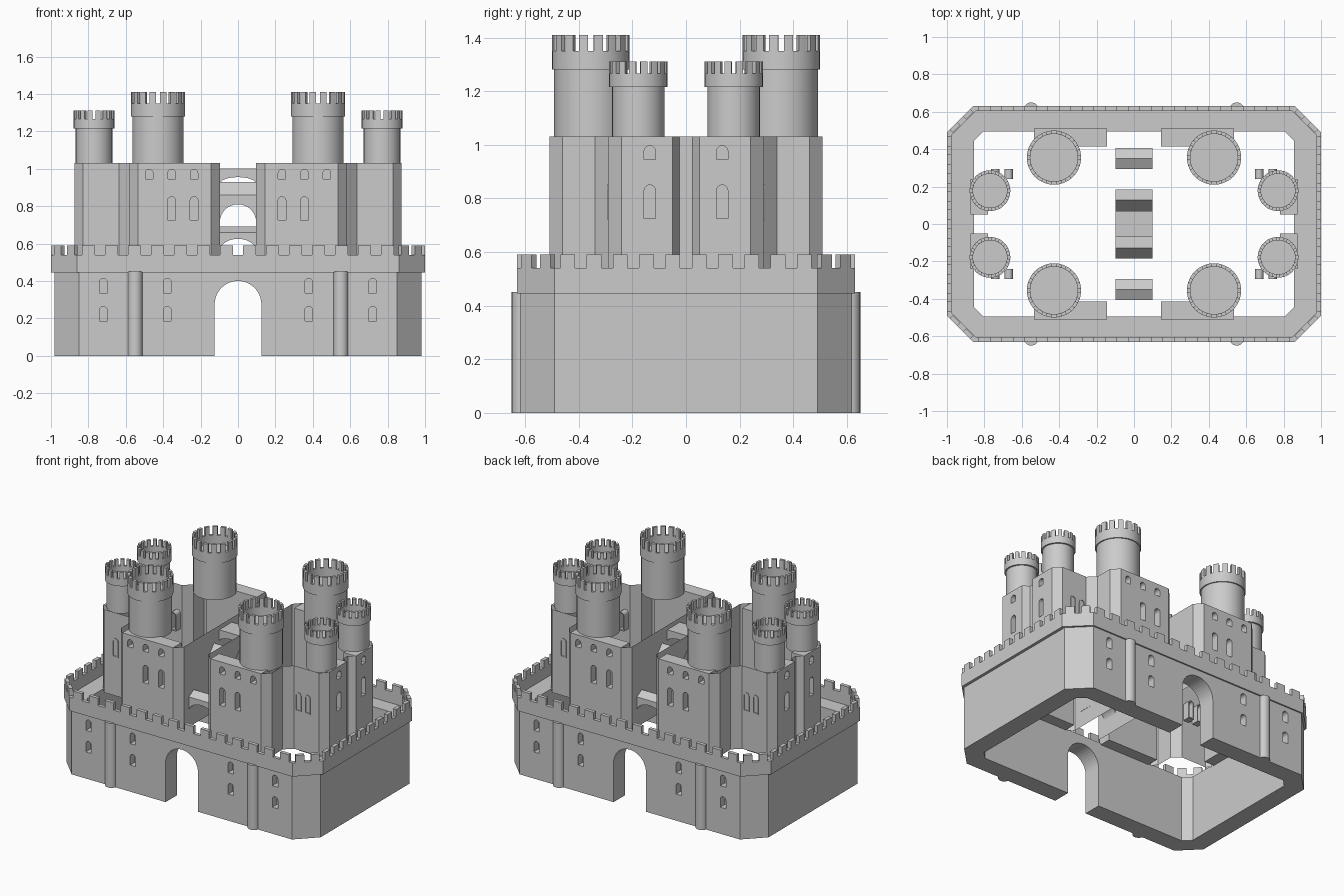
import bpy, bmesh
from math import sin, cos, pi, atan2
from mathutils import Vector, Matrix

if "Cube" in bpy.data.objects:
    bpy.data.objects.remove(bpy.data.objects["Cube"])


def finish(name, bm, smooth=False, normals=True):
    if normals:
        bmesh.ops.recalc_face_normals(bm, faces=bm.faces)
    me = bpy.data.meshes.new(name)
    bm.to_mesh(me)
    bm.free()
    ob = bpy.data.objects.new(name, me)
    bpy.context.collection.objects.link(ob)
    if smooth:
        bpy.ops.object.select_all(action='DESELECT')
        ob.select_set(True)
        bpy.context.view_layer.objects.active = ob
        bpy.ops.object.shade_smooth_by_angle(angle=0.6)
    return ob


def prism(bm, pts, vec):
    a = [bm.verts.new(p) for p in pts]
    b = [bm.verts.new(Vector(p) + Vector(vec)) for p in pts]
    n = len(a)
    bm.faces.new(a)
    bm.faces.new(b[::-1])
    for i in range(n):
        bm.faces.new((a[i], b[i], b[(i + 1) % n], a[(i + 1) % n]))


def tube(bm, outer, inner, vec):
    vec = Vector(vec)
    L = [[bm.verts.new(Vector(p) + o) for p in pts]
         for pts, o in ((outer, vec * 0), (outer, vec), (inner, vec), (inner, vec * 0))]
    n = len(outer)
    for k in range(4):
        A, B = L[k], L[(k + 1) % 4]
        for i in range(n):
            j = (i + 1) % n
            bm.faces.new((A[i], A[j], B[j], B[i]))


def box(bm, lo, hi):
    prism(bm, [(lo[0], lo[1], lo[2]), (hi[0], lo[1], lo[2]), (hi[0], hi[1], lo[2]), (lo[0], hi[1], lo[2])],
          (0, 0, hi[2] - lo[2]))


def octagon(x, y, c, z):
    return [(x - c, -y, z), (x, -y + c, z), (x, y - c, z), (x - c, y, z),
            (-x + c, y, z), (-x, y - c, z), (-x, -y + c, z), (-x + c, -y, z)]


def circle(cx, cy, r, z, n=32):
    return [(cx + r * cos(2 * pi * i / n), cy + r * sin(2 * pi * i / n), z) for i in range(n)]


def arch(c, w, z0, z1, n=10):
    """Round-headed outline as (u, z) pairs."""
    r = w / 2
    return [(c - r, z0), (c + r, z0)] + [(c + r * cos(pi * i / n), z1 - r + r * sin(pi * i / n)) for i in range(n + 1)]


def on_y(pts, y):
    return [(u, y, z) for u, z in pts]


def on_x(pts, x):
    return [(x, u, z) for u, z in pts]


def cut(ob, bm):
    cutter = finish("cutter", bm)
    cutter.hide_render = True
    m = ob.modifiers.new("cut", 'BOOLEAN')
    m.operation, m.solver, m.object = 'DIFFERENCE', 'EXACT', cutter
    bpy.context.view_layer.objects.active = ob
    bpy.ops.object.modifier_apply(modifier="cut")
    bpy.data.objects.remove(cutter)


# outer curtain wall with gates and window recesses
bm = bmesh.new()
tube(bm, octagon(.98, .62, .13, 0), octagon(.855, .495, .05, 0), (0, 0, .45))
wall = finish("curtain_wall", bm)
bm = bmesh.new()
for s in (-1, 1):
    prism(bm, on_y(arch(0, .25, -.05, .40, 20), s * .7), (0, -s * .3, 0))
    for x in (-.72, -.378, .378, .72):
        for z in (.185, .335):
            prism(bm, on_y(arch(x, .042, z, z + .078), s * .66), (0, -s * .09, 0))
cut(wall, bm)

# half-round pilasters
bm = bmesh.new()
for sx in (-1, 1):
    for sy in (-1, 1):
        prism(bm, circle(sx * .55, sy * .61, .04, 0, 20), (0, 0, .45))
finish("pilasters", bm, True)

# overhanging parapet and its merlons
bm = bmesh.new()
tube(bm, octagon(1.0, .63, .14, .445), octagon(.855, .495, .05, .445), (0, 0, .015))
tube(bm, octagon(1.0, .63, .14, .45), octagon(.975, .605, .13, .45), (0, 0, .09))
finish("parapet", bm)
bm = bmesh.new()
corners = [Vector(p) for p in octagon(1.0, .63, .14, .54)]
for i, a in enumerate(corners):
    b = corners[(i + 1) % 8]
    d = (b - a).normalized()
    inward = Vector((-d.y, d.x, 0)) * .025
    length = (b - a).length
    n = {0: 14, 1: 10}.get(0 if length > 1.2 else 1 if length > .5 else 2, 2)
    pitch = length / n
    for k in range(n):
        p = a + d * pitch * (k + .22)
        q = p + d * pitch * .56
        prism(bm, [p, q, q + inward, p + inward], (0, 0, .05))
finish("parapet_merlons", bm)

# two inner keeps: thin wall sheets plus thick window facades
Z0, Z1 = .45, 1.03
quarter = [(.096, -.46), (.144, -.51), (.535, -.51), (.583, -.46), (.583, -.34), (.636, -.29),
           (.83, -.29), (.875, -.24), (.875, -.05), (.83, -.025)]
outline = quarter + [(x, -y) for x, y in reversed(quarter)]
n = len(outline)
facade = {1, 7, n - 2 - 1, n - 2 - 7}
for sx, side in ((-1, "left"), (1, "right")):
    bm = bmesh.new()
    lo = [bm.verts.new((sx * x, y, Z0)) for x, y in outline]
    hi = [bm.verts.new((sx * x, y, Z1)) for x, y in outline]
    for i in range(n):
        if i not in facade:
            j = (i + 1) % n
            f = [lo[i], lo[j], hi[j], hi[i]]
            bm.faces.new(f if sx > 0 else f[::-1])
    finish(side + "_keep_wall", bm, normals=False)
    for sy, end in ((-1, "front"), (1, "back")):
        # wide facade
        bm = bmesh.new()
        box(bm, (min(sx * .144, sx * .535), min(sy * .51, sy * .415), Z0),
            (max(sx * .144, sx * .535), max(sy * .51, sy * .415), Z1))
        ob = finish(f"{side}_{end}_facade", bm)
        bm = bmesh.new()
        for x in (.235, .355, .475):
            prism(bm, on_y(arch(sx * x, .04, .945, .997), sy * .55), (0, -sy * .09, 0))
        for x in (.235, .355):
            prism(bm, on_y(arch(sx * x, .042, .725, .85), sy * .55), (0, -sy * .09, 0))
        cut(ob, bm)
        # side facade
        bm = bmesh.new()
        box(bm, (min(sx * .78, sx * .875), min(sy * .05, sy * .24), Z0),
            (max(sx * .78, sx * .875), max(sy * .05, sy * .24), Z1))
        ob = finish(f"{side}_{end}_side_facade", bm)
        bm = bmesh.new()
        for z0, z1 in ((.725, .85), (.945, .997)):
            prism(bm, on_x(arch(sy * .135, .042, z0, z1), sx * .9), (-sx * .07, 0, 0))
        cut(ob, bm)
        # paired window frames on the set-back wall
        bm = bmesh.new()
        for x in (.67, .742):
            tube(bm, on_y(arch(sx * x, .044, .722, .852), sy * .295),
                 on_y(arch(sx * x, .03, .729, .845), sy * .295), (0, -sy * .055, 0))
        finish(f"{side}_{end}_window_frames", bm)


# round towers with battlemented crowns
def tower(name, cx, cy, r, rc, z_crown, z_gap, z_top, count=16):
    bm = bmesh.new()
    prism(bm, circle(cx, cy, r, Z1 - .01), (0, 0, z_crown - Z1 + .02))
    tube(bm, circle(cx, cy, rc, z_crown), circle(cx, cy, rc - .018, z_crown), (0, 0, z_gap - z_crown))
    for k in range(count):
        t = [2 * pi * (k + f) / count for f in (.2, .5, .8)]
        pts = [(cx + rc * cos(a), cy + rc * sin(a), z_gap) for a in t]
        pts += [(cx + (rc - .018) * cos(a), cy + (rc - .018) * sin(a), z_gap) for a in reversed(t)]
        prism(bm, pts, (0, 0, z_top - z_gap))
    finish(name, bm, True)


for sx, side in ((-1, "left"), (1, "right")):
    for sy, end in ((-1, "front"), (1, "back")):
        tower(f"{side}_{end}_tall_tower", sx * .428, sy * .355, .137, .145, 1.28, 1.35, 1.41)
        tower(f"{side}_{end}_small_tower", sx * .77, sy * .178, .098, .109, 1.215, 1.265, 1.31)


# arched bridges between the keeps, with ridged or flat tops
def bridge(name, yc, w, ridge, eave, crest, spring):
    X, N = .098, 14
    def section(top):
        return ([(-X, top), (-X, spring)] +
                [(-X * cos(pi * i / N) * .99, spring + (crest - spring) * sin(pi * i / N)) for i in range(N + 1)] +
                [(X, spring), (X, top)])
    bm = bmesh.new()
    prism(bm, on_y(section(eave), yc - w / 2), (0, w, 0))
    if ridge > eave:
        prism(bm, [(-X, yc - w / 2, eave), (-X, yc + w / 2, eave), (-X, yc, ridge)], (2 * X, 0, 0))
    finish(name, bm)


for s, end in ((-1, "front"), (1, "back")):
    bridge(end + "_low_bridge", s * .35, .11, .69, .66, .625, .56)
    bridge(end + "_middle_bridge", s * .128, .115, .93, .86, .81, .715)
bridge("central_high_bridge", 0, .14, 1.0, 1.0, .955, .92)
